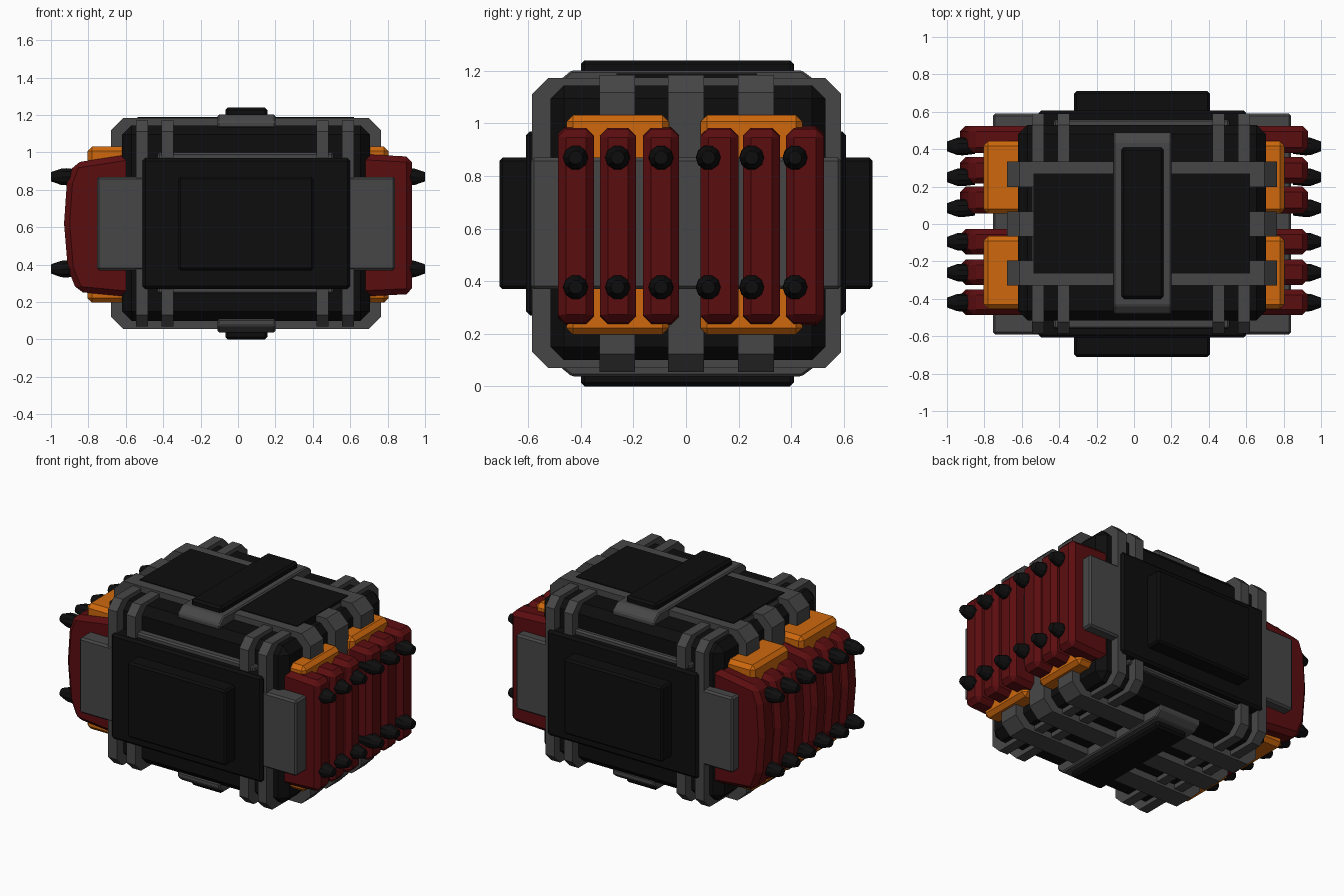
import bpy, bmesh, math
from mathutils import Matrix, Vector

if "Cube" in bpy.data.objects:
    bpy.data.objects.remove(bpy.data.objects["Cube"])


def mat(name, rgb):
    m = bpy.data.materials.new(name)
    m.diffuse_color = (*rgb, 1)
    m.use_nodes = True
    m.node_tree.nodes["Principled BSDF"].inputs["Base Color"].default_value = m.diffuse_color
    return m


BLACK = mat("black", (0.0042, 0.0042, 0.0042))
GREY = mat("grey", (0.062, 0.062, 0.062))
RED = mat("dark red", (0.105, 0.004, 0.005))
ORANGE = mat("orange", (0.62, 0.14, 0.004))
CX = 0.043   # the core sits slightly off centre in x
CZ = 0.62    # mid height


def finish(name, bm, material, bevel=0.0):
    bmesh.ops.recalc_face_normals(bm, faces=bm.faces)
    me = bpy.data.meshes.new(name)
    bm.to_mesh(me)
    bm.free()
    me.materials.append(material)
    ob = bpy.data.objects.new(name, me)
    bpy.context.collection.objects.link(ob)
    if bevel:
        mod = ob.modifiers.new("bevel", 'BEVEL')
        mod.width = bevel
        mod.segments = 1
        mod.limit_method = 'ANGLE'
    return ob


def box(name, x, y, z, material, bevel=0.0):
    bm = bmesh.new()
    bmesh.ops.create_cube(bm, size=1)
    for v in bm.verts:
        v.co = Vector([(r[0] + r[1]) / 2 + c * (r[1] - r[0]) for r, c in zip((x, y, z), v.co)])
    return finish(name, bm, material, bevel)


def prism(name, pts, a, b, axis, material, bevel=0.0):
    """Extrude a profile between a and b; points are (x, z) for axis y, (y, z) for axis x."""
    bm = bmesh.new()
    place = (lambda p, t: (p[0], t, p[1])) if axis == 'y' else (lambda p, t: (t, p[0], p[1]))
    lo = [bm.verts.new(place(p, a)) for p in pts]
    hi = [bm.verts.new(place(p, b)) for p in pts]
    bm.faces.new(lo)
    bm.faces.new(hi[::-1])
    n = len(pts)
    for i in range(n):
        bm.faces.new((lo[i], lo[(i + 1) % n], hi[(i + 1) % n], hi[i]))
    return finish(name, bm, material, bevel)


def octagon(u0, u1, z0, z1, c):
    return [(u0 + c, z0), (u1 - c, z0), (u1, z0 + c), (u1, z1 - c),
            (u1 - c, z1), (u0 + c, z1), (u0, z1 - c), (u0, z0 + c)]


# Core body and the grey belt around it
box("core_body", (-0.62, 0.705), (-0.515, 0.53), (0.10, 1.145), BLACK, 0.05)
box("side_belt", (-0.755, 0.84), (-0.59, 0.59), (0.37, 0.87), GREY, 0.012)

# Vertical frame hoops running front to back
for i, x in enumerate((-0.545, -0.41, 0.42, 0.555)):
    prism(f"lengthwise_hoop_{i}", octagon(-0.585, 0.59, 0.07, 1.172, 0.06),
          x, x + 0.065, 'x', GREY)

# Frame hoops running side to side
for i, y in enumerate((-0.262, 0.0, 0.266)):
    prism(f"crosswise_hoop_{i}", octagon(-0.68, 0.765, 0.055, 1.185, 0.068),
          y - 0.068, y + 0.068, 'y', GREY)

# Lid panel set in the frame
box("lid_panel", (-0.538, 0.62), (-0.265, 0.27), (1.10, 1.19), BLACK)

# Front and back panels with a raised plate and grey trim
for name, s in (("front", -1), ("back", 1)):
    def span(a, b):
        return sorted((s * a, s * b))
    box(f"{name}_trim", (-0.43, 0.51), span(0.40, 0.56), (0.245, 1.0), GREY, 0.01)
    box(f"{name}_panel", (-0.51, 0.60), span(0.45, 0.608), (0.27, 0.97), BLACK, 0.015)
    box(f"{name}_plate", (-0.32, 0.405), span(0.55, 0.71), (0.37, 0.87), BLACK, 0.012)

# Grey mounts and black rails on top and bottom
for name, s in (("top", 1), ("bottom", -1)):
    def zr(a, b):
        return sorted((CZ + s * a, CZ + s * b))
    bm_pts = [(-0.48, CZ + s * 0.51), (-0.48, CZ + s * 0.545), (-0.435, CZ + s * 0.582),
              (0.44, CZ + s * 0.582), (0.49, CZ + s * 0.545), (0.49, CZ + s * 0.51)]
    prism(f"{name}_mount", bm_pts, -0.11, 0.20, 'x', GREY, 0.008)
    box(f"{name}_rail", (-0.068, 0.158), (-0.40, 0.41), zr(0.55, 0.62), BLACK, 0.014)

# Orange backing plates, two on each side
for side, s in (("left", -1), ("right", 1)):
    for i, y in enumerate(((-0.455, -0.065), (0.055, 0.443))):
        box(f"{side}_backing_plate_{i}", sorted((s * 0.55, s * 0.805)), y,
            (0.197, 1.032), ORANGE, 0.025)

# Red fins with black studs
FINS = ((-0.487, -0.35), (-0.327, -0.19), (-0.163, -0.027),
        (0.055, 0.20), (0.217, 0.357), (0.38, 0.525))
STUDS = (-0.42, -0.26, -0.095, 0.085, 0.25, 0.415)
LEFT_FIN = [(-0.55, 0.225), (-0.86, 0.255), (-0.91, 0.38), (-0.93, 0.62),
            (-0.915, 0.84), (-0.875, 0.945), (-0.55, 0.995)]
RIGHT_FIN = [(0.55, 0.225), (0.93, 0.243), (0.93, 0.977), (0.55, 0.997)]


def stud(name, s, y, z):
    # Short eight-sided peg widening to a shoulder, then narrowing to a blunt tip
    bm = bmesh.new()
    rings = []
    for x, r in ((0.85, 0.04), (0.915, 0.048), (0.945, 0.046), (1.0, 0.026)):
        rings.append([bm.verts.new((s * x, y + r * math.cos(k * math.pi / 5),
                                    z + r * math.sin(k * math.pi / 5))) for k in range(10)])
    for a, b in zip(rings, rings[1:]):
        for k in range(10):
            bm.faces.new((a[k], a[(k + 1) % 10], b[(k + 1) % 10], b[k]))
    bm.faces.new(rings[0])
    bm.faces.new(rings[-1])
    finish(name, bm, BLACK)


for side, s, profile in (("left", -1, LEFT_FIN), ("right", 1, RIGHT_FIN)):
    for i, (y0, y1) in enumerate(FINS):
        prism(f"{side}_fin_{i}", profile, y0, y1, 'y', RED, 0.03)
        for level, z in (("lower", 0.377), ("upper", 0.87)):
            stud(f"{side}_{level}_stud_{i}", s, STUDS[i], z)
